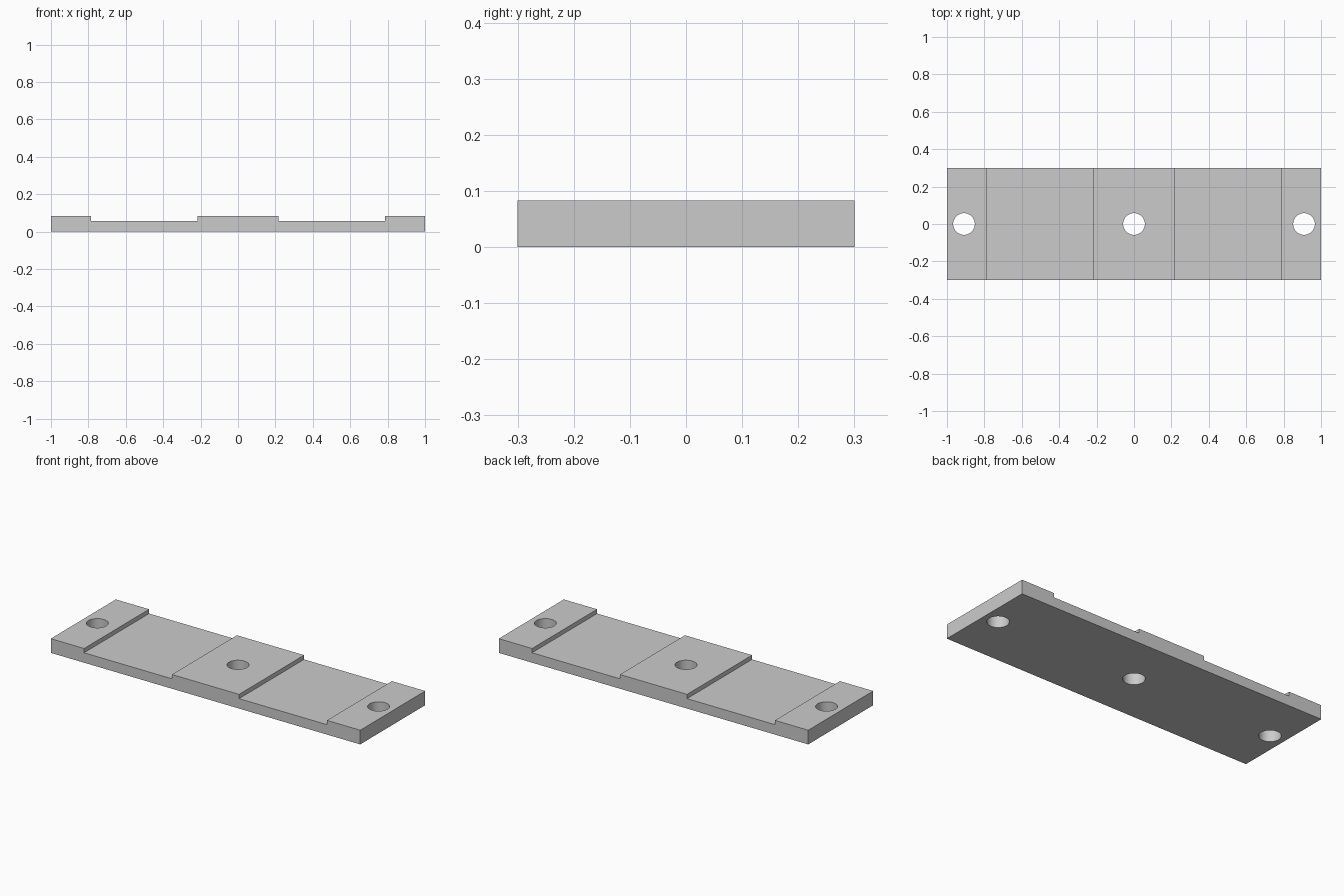
import bpy
import bmesh
from math import radians

if "Cube" in bpy.data.objects:
    bpy.data.objects.remove(bpy.data.objects["Cube"], do_unlink=True)

DEPTH = 0.6
TOP, FLOOR = 0.083, 0.058       # raised pads and recessed channels
PAD, CHANNEL = 0.217, 0.785     # x where the channels begin and end
HOLE_X, HOLE_R = 0.909, 0.058

# Plain grey material
grey = bpy.data.materials.new("light_grey")
grey.use_nodes = True
colour = (0.6, 0.6, 0.6, 1)
grey.diffuse_color = colour
grey.node_tree.nodes["Principled BSDF"].inputs["Base Color"].default_value = colour

# Stepped side profile, mirrored about the centre and extruded along y
half = [(PAD, TOP), (PAD, FLOOR), (CHANNEL, FLOOR), (CHANNEL, TOP), (1, TOP), (1, 0)]
profile = half + [(-x, z) for x, z in reversed(half)]
bm = bmesh.new()
face = bm.faces.new([bm.verts.new((x, -DEPTH / 2, z)) for x, z in profile])
walls = bmesh.ops.extrude_face_region(bm, geom=[face])
moved = [v for v in walls["geom"] if isinstance(v, bmesh.types.BMVert)]
bmesh.ops.translate(bm, verts=moved, vec=(0, DEPTH, 0))
bmesh.ops.recalc_face_normals(bm, faces=bm.faces)
mesh = bpy.data.meshes.new("mounting_plate")
bm.to_mesh(mesh)
bm.free()
mesh.materials.append(grey)
plate = bpy.data.objects.new("mounting_plate", mesh)
bpy.context.collection.objects.link(plate)


# Round through holes
def drill(x):
    bpy.ops.mesh.primitive_cylinder_add(vertices=48, radius=HOLE_R, depth=0.4, location=(x, 0, 0))
    cutter = bpy.context.object
    cutter.name = "hole_cutter"
    cutter.hide_render = True
    cutter.data.materials.append(grey)
    cut = plate.modifiers.new("hole", "BOOLEAN")
    cut.operation = "DIFFERENCE"
    cut.solver = "EXACT"
    cut.object = cutter
    bpy.ops.object.select_all(action="DESELECT")
    plate.select_set(True)
    bpy.context.view_layer.objects.active = plate
    bpy.ops.object.modifier_apply(modifier=cut.name)
    bpy.data.objects.remove(cutter, do_unlink=True)


for x in (-HOLE_X, 0, HOLE_X):
    drill(x)

bpy.ops.object.shade_smooth_by_angle(angle=radians(30))
